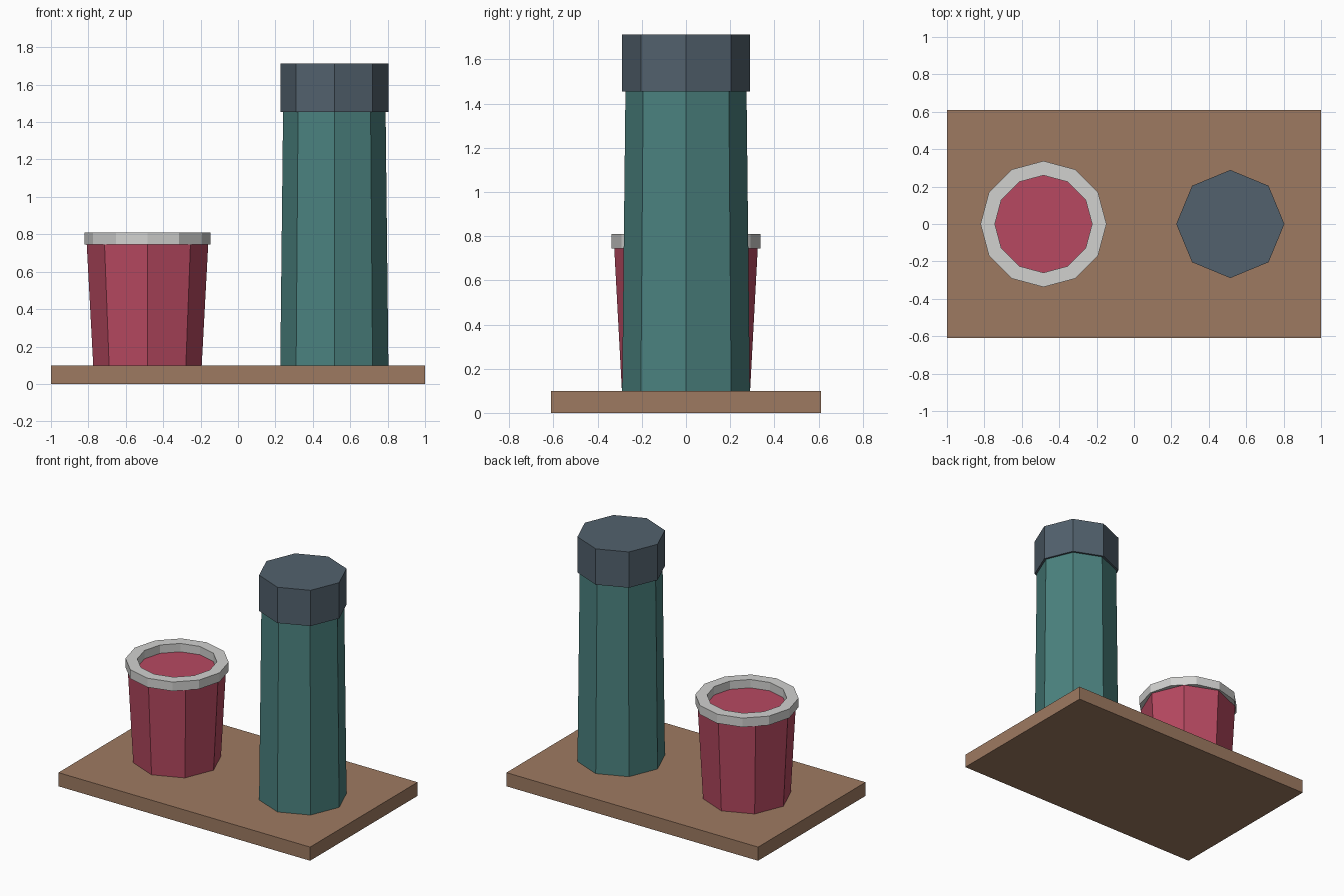
import bpy
import bmesh
from math import cos, sin, tau

old = bpy.data.objects.get("Cube")
if old:
    bpy.data.objects.remove(old)


def material(name, rgb):
    # Convert 8-bit display values to linear
    linear = [((c / 255 + 0.055) / 1.055) ** 2.4 for c in rgb]
    mat = bpy.data.materials.new(name)
    mat.use_nodes = True
    mat.diffuse_color = (*linear, 1)
    mat.node_tree.nodes["Principled BSDF"].inputs["Base Color"].default_value = (*linear, 1)
    return mat


brown = material("wood brown", (158, 122, 97))
red = material("berry red", (183, 73, 97))
teal = material("teal", (75, 130, 127))
slate = material("slate grey", (82, 97, 109))
silver = material("light grey", (209, 209, 207))


def finish(name, bm, mat):
    bmesh.ops.recalc_face_normals(bm, faces=bm.faces)
    mesh = bpy.data.meshes.new(name)
    bm.to_mesh(mesh)
    bm.free()
    mesh.materials.append(mat)
    obj = bpy.data.objects.new(name, mesh)
    bpy.context.collection.objects.link(obj)
    return obj


def lathe(name, x, sides, profile, mat, closed=False):
    """Spin (radius, height) points into a faceted solid; closed makes a ring."""
    bm = bmesh.new()
    loops = [[bm.verts.new((x + r * cos(tau * i / sides), r * sin(tau * i / sides), z))
              for i in range(sides)] for r, z in profile]
    pairs = list(zip(loops, loops[1:]))
    if closed:
        pairs.append((loops[-1], loops[0]))
    else:
        bm.faces.new(loops[0])
        bm.faces.new(loops[-1])
    for a, b in pairs:
        for i in range(sides):
            j = (i + 1) % sides
            bm.faces.new((a[i], a[j], b[j], b[i]))
    return finish(name, bm, mat)


# Serving board
bm = bmesh.new()
bmesh.ops.create_cube(bm, size=1)
for v in bm.verts:
    v.co = (v.co.x * 2, v.co.y * 1.22, (v.co.z + 0.5) * 0.098)
finish("board", bm, brown)

# Cup with a raised rim
CUP_X, FLASK_X = -0.484, 0.515
lathe("cup", CUP_X, 8, [(0.29, 0.098), (0.325, 0.75)], red)
lathe("cup_rim", CUP_X, 12,
      [(0.26, 0.745), (0.337, 0.745), (0.337, 0.81), (0.26, 0.81)], silver, closed=True)

# Flask with its lid
lathe("flask_body", FLASK_X, 8, [(0.289, 0.098), (0.274, 1.46)], teal)
lathe("flask_lid", FLASK_X, 8, [(0.289, 1.455), (0.289, 1.712)], slate)
